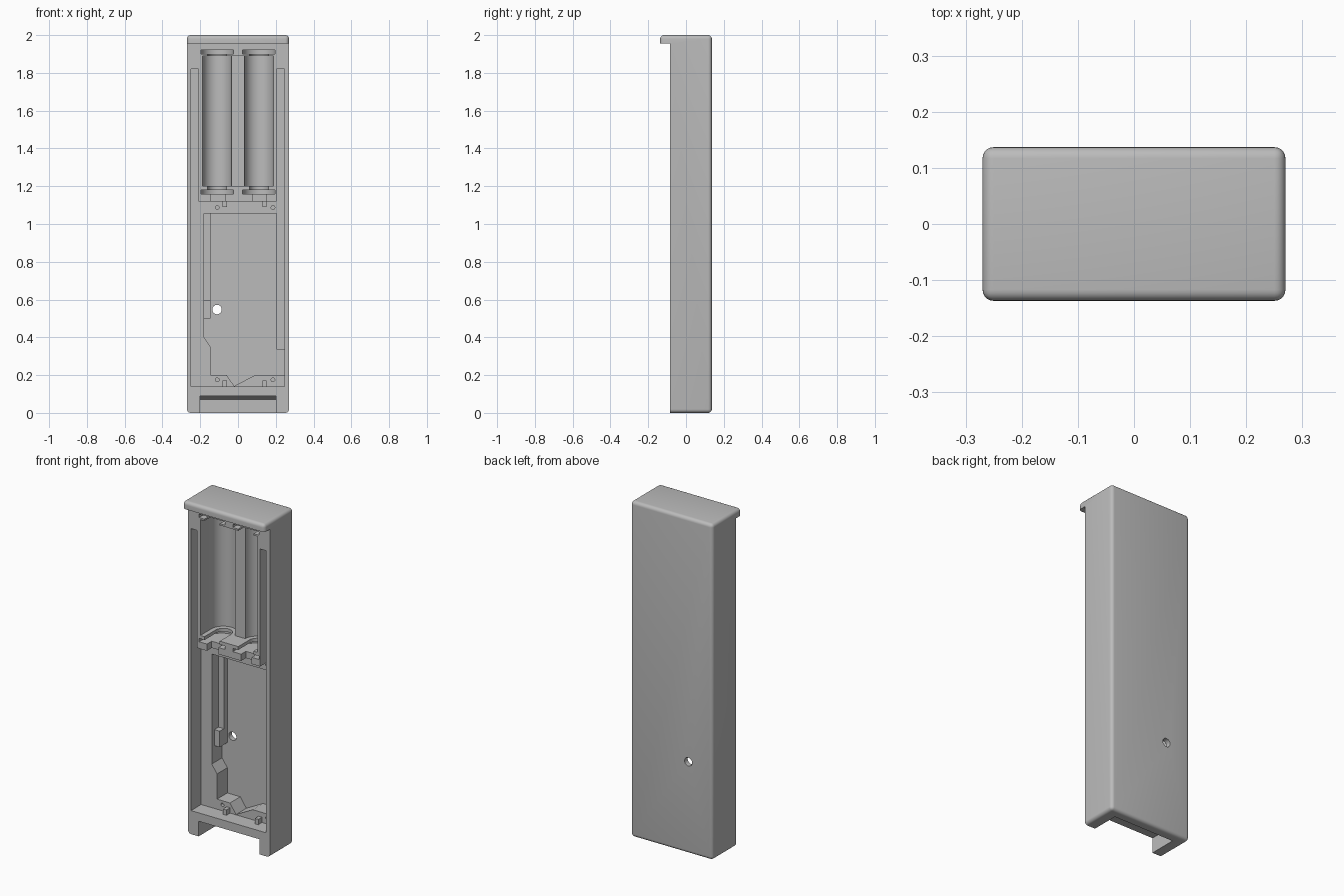
import bpy, bmesh, math
from mathutils import Matrix

if "Cube" in bpy.data.objects:
    bpy.data.objects.remove(bpy.data.objects["Cube"])

grey = bpy.data.materials.new("plastic_grey")
grey.use_nodes = True
COLOUR = (0.5, 0.5, 0.5, 1)
grey.diffuse_color = COLOUR
grey.node_tree.nodes["Principled BSDF"].inputs["Base Color"].default_value = COLOUR

FRONT = -0.085    # front face of the case
OUT = -0.2        # cutters start in front of everything
LEDGE = 0.01      # circuit board ledge
BACK = 0.107      # inside of the back wall


def make(name, bm):
    bmesh.ops.recalc_face_normals(bm, faces=bm.faces)
    mesh = bpy.data.meshes.new(name)
    bm.to_mesh(mesh)
    bm.free()
    mesh.materials.append(grey)
    ob = bpy.data.objects.new(name, mesh)
    bpy.context.collection.objects.link(ob)
    return ob


def box(name, x, y, z, bevel=0):
    bm = bmesh.new()
    bmesh.ops.create_cube(bm, size=1)
    for v in bm.verts:
        v.co = [r[0] if c < 0 else r[1] for c, r in zip(v.co, (x, y, z))]
    if bevel:
        bmesh.ops.bevel(bm, geom=bm.edges[:], offset=bevel, segments=5,
                        profile=0.5, affect='EDGES')
    return make(name, bm)


def prism(name, points, axis, lo, hi):
    """Extrude a 2D outline along x, y or z."""
    place = {'x': lambda a, b, t: (t, a, b),
             'y': lambda a, b, t: (a, t, b),
             'z': lambda a, b, t: (a, b, t)}[axis]
    bm = bmesh.new()
    near = [bm.verts.new(place(a, b, lo)) for a, b in points]
    far = [bm.verts.new(place(a, b, hi)) for a, b in points]
    bm.faces.new(near)
    bm.faces.new(far[::-1])
    for i in range(len(near)):
        j = (i + 1) % len(near)
        bm.faces.new((near[i], far[i], far[j], near[j]))
    return make(name, bm)


def trough(cx, cy, r, z):
    """U-shaped slot, round at the back and open to the front."""
    pts = [(cx - r, OUT)]
    pts += [(cx - r * math.cos(math.pi * i / 24), cy + r * math.sin(math.pi * i / 24))
            for i in range(25)]
    pts.append((cx + r, OUT))
    return prism("trough_cutter", pts, 'z', *z)


def rod(x, z, r, y):
    bm = bmesh.new()
    bmesh.ops.create_cone(bm, cap_ends=True, segments=24, radius1=r, radius2=r,
                          depth=y[1] - y[0],
                          matrix=Matrix.Translation((x, sum(y) / 2, z))
                          @ Matrix.Rotation(math.pi / 2, 4, 'X'))
    return make("hole_cutter", bm)


# Outer shell with an overhanging top lip
case = box("battery_case", (-0.27, 0.27), (-0.137, 0.137), (0, 2), 0.02)


def cut(tool):
    tool.hide_render = True
    mod = case.modifiers.new("cut", 'BOOLEAN')
    mod.operation = 'DIFFERENCE'
    mod.solver = 'EXACT'
    mod.object = tool
    bpy.context.view_layer.objects.active = case
    bpy.ops.object.modifier_apply(modifier=mod.name)
    bpy.data.objects.remove(tool)


def cut_box(x, y, z):
    cut(box("cutter", x, y, z))


cut_box((-0.4, 0.4), (-0.3, FRONT), (-0.1, 1.955))

# Battery bay: two round troughs, a low ridge between, contact slots at the ends
for x in (-0.111, 0.111):
    cut(trough(x, 0.02, 0.077, (1.2, 1.89)))
    for narrow, wide in (((1.175, 1.21), (1.16, 1.18)), ((1.88, 1.91), (1.9, 1.92))):
        cut(trough(x, 0.02, 0.05, narrow))
        cut(trough(x, 0.005, 0.086, wide))
cut_box((-0.04, 0.04), (OUT, 0.02), (1.2, 1.89))

# Wire notches in the divider
for x0, x1 in ((-0.145, -0.07), (0.08, 0.15)):
    cut_box((x0, x1), (OUT, -0.04), (1.11, 1.17))

# Board recess and the cover grooves beside the bay
cut_box((-0.25, 0.245), (OUT, LEDGE), (0.14, 1.12))
for x0, x1 in ((-0.25, -0.21), (0.205, 0.245)):
    cut_box((x0, x1), (OUT, LEDGE), (1.1, 1.82))

# Deep board pocket with a shaped outline
pocket = [(-0.145, 1.055), (0.205, 1.055), (0.205, 0.335), (0.245, 0.335),
          (0.245, 0.2), (0.09, 0.2), (-0.02, 0.142), (-0.06, 0.2),
          (-0.145, 0.2), (-0.145, 0.35), (-0.18, 0.4), (-0.18, 0.5), (-0.145, 0.5)]
cut(prism("pocket_cutter", pocket, 'y', OUT, BACK))
cut_box((-0.18, -0.14), (OUT, 0.075), (0.595, 1.055))
cut_box((-0.18, -0.14), (OUT, 0.035), (0.49, 0.6))

# Screw holes and the hole through the back
for x in (-0.11, 0.185):
    for z in (0.175, 1.087):
        cut(rod(x, z, 0.01, (-0.02, 0.05)))
cut(rod(-0.111, 0.547, 0.025, (0.05, 0.2)))

# Connector notch under the bottom end
notch = [(OUT, -0.1), (OUT, 0.09), (0.04, 0.09), (0.08, 0.07), (0.08, -0.1)]
cut(prism("notch_cutter", notch, 'x', -0.2, 0.2))

# Small board clips
for x in (-0.07, 0.14):
    for end, z in (("lower", (0.138, 0.172)), ("upper", (1.09, 1.122))):
        box(f"{end}_clip", (x - 0.011, x + 0.011), (-0.025, LEDGE + 0.002), z)

bpy.ops.object.select_all(action='DESELECT')
case.select_set(True)
bpy.context.view_layer.objects.active = case
bpy.ops.object.shade_smooth_by_angle(angle=math.radians(30))
